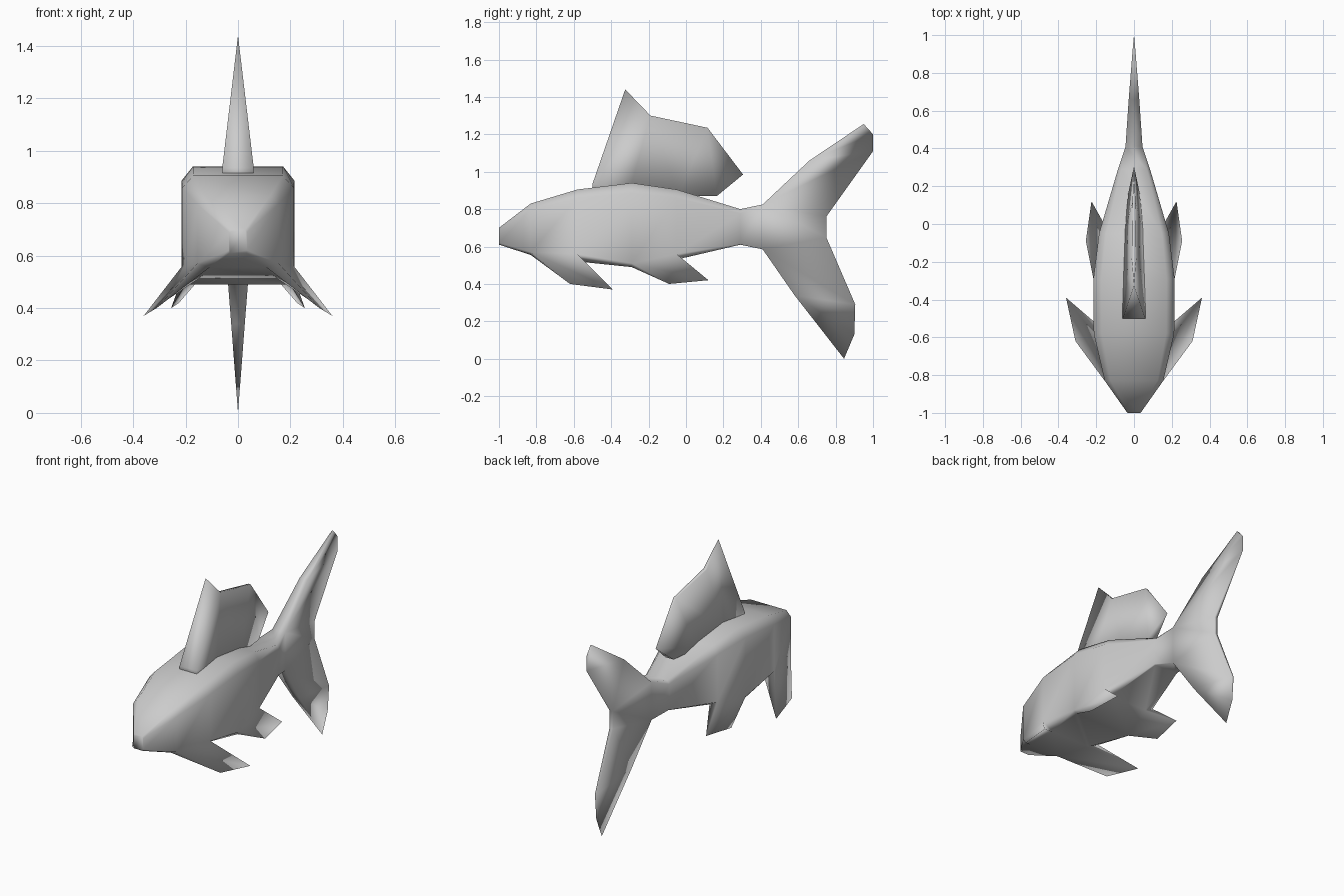
import bpy, bmesh, math

if "Cube" in bpy.data.objects:
    bpy.data.objects.remove(bpy.data.objects["Cube"])


def make_object(name, verts, faces):
    mesh = bpy.data.meshes.new(name)
    mesh.from_pydata(verts, [], faces)
    bm = bmesh.new()
    bm.from_mesh(mesh)
    bmesh.ops.remove_doubles(bm, verts=bm.verts, dist=0.0005)
    bmesh.ops.recalc_face_normals(bm, faces=bm.faces)
    bm.to_mesh(mesh)
    bm.free()
    mesh.shade_smooth()
    ob = bpy.data.objects.new(name, mesh)
    bpy.context.collection.objects.link(ob)
    return ob


def blade(outline, patches, open_edges=()):
    """Upright fin: outline of (y, z, half thickness), patches index into it."""
    n = len(outline)
    verts = [(s * t, y, z) for s in (1, -1) for y, z, t in outline]
    faces = [p for p in patches] + [[i + n for i in reversed(p)] for p in patches]
    for i in range(n):
        j = (i + 1) % n
        if i not in open_edges and (outline[i][2] > 0 or outline[j][2] > 0):
            faces.append([i, j, j + n, i + n])
    return verts, faces


# Body: box-like sections with a chamfered back
# (y, half width, bottom, top, lower side edge, belly width ratio)
stations = [(-1.0, 0.035, 0.61, 0.70, 0.62, 0.9),
            (-0.83, 0.155, 0.555, 0.83, 0.57, 0.7),
            (-0.58, 0.213, 0.52, 0.905, 0.56, 0.65),
            (-0.29, 0.215, 0.49, 0.94, 0.51, 0.93),
            (-0.05, 0.185, 0.53, 0.905, 0.56, 0.7),
            (0.29, 0.085, 0.61, 0.80, 0.615, 0.93),
            (0.41, 0.045, 0.585, 0.825, 0.585, 1.0)]
last = len(stations) - 1
verts, faces = [], []
for k, (y, w, lo, hi, keel, ratio) in enumerate(stations):
    # The last section narrows to a rectangle that the tail grows from
    drop, inset = (0, 1) if k == last else (0.12 * (hi - lo), 0.8)
    half = [(ratio * w, lo), (w, keel), (w, hi - drop), (inset * w, hi)]
    verts += [(x, y, z) for x, z in half]
    verts += [(-x, y, z) for x, z in reversed(half)]
fin_segments = (1, 3)
for s in range(last):
    for i in range(8):
        if s in fin_segments and i in (0, 6):
            continue            # openings where the paired fins grow out
        j = (i + 1) % 8
        faces.append([s * 8 + i, s * 8 + j, s * 8 + 8 + j, s * 8 + 8 + i])
faces.append(list(range(8)))

# Paired pectoral and pelvic fins, welded to the body openings
corners = [((0.31, -0.62, 0.40), (0.36, -0.39, 0.37)),
           ((0.255, -0.09, 0.40), (0.225, 0.12, 0.42))]
for s, tips in zip(fin_segments, corners):
    for sign, low, edge in ((1, 0, 1), (-1, 7, 6)):
        b, c = len(verts), len(verts) + 1
        verts += [(sign * x, y, z) for x, y, z in tips]
        a, d = s * 8 + edge, s * 8 + 8 + edge
        a2, d2 = s * 8 + low, s * 8 + 8 + low
        faces += [[a, b, c, d], [a2, d2, c, b], [a, a2, b], [d, c, d2]]

# Forked tail, welded to the last body section
tail = [(0.41, 0.825, 0.045), (0.66, 1.06, 0.028), (0.95, 1.255, 0.005),
        (1.0, 1.20, 0), (1.0, 1.11, 0), (0.75, 0.76, 0.012),
        (0.75, 0.65, 0.012), (0.905, 0.29, 0.006), (0.90, 0.13, 0),
        (0.845, 0.0, 0), (0.58, 0.34, 0.026), (0.41, 0.585, 0.045)]
tv, tf = blade(tail, [[0, 5, 6, 11], [0, 1, 4, 5], [1, 2, 3, 4],
                      [11, 6, 7, 10], [10, 7, 8, 9]], open_edges=(11,))
faces += [[i + len(verts) for i in f] for f in tf]
verts += tv
make_object("body_with_tail_and_lower_fins", verts, faces)

# Dorsal fin, rooted inside the back
dorsal = [(-0.5, 0.935, 0.06), (-0.325, 1.44, 0), (-0.19, 1.30, 0.012),
          (0.115, 1.235, 0.008), (0.305, 0.985, 0), (0.165, 0.87, 0.03),
          (-0.04, 0.87, 0.05), (-0.3, 0.90, 0.06), (-0.5, 0.88, 0.06)]
make_object("dorsal_fin", *blade(dorsal, [[0, 1, 2, 7], [2, 3, 6, 7],
                                          [3, 4, 5, 6], [0, 7, 8]]))
